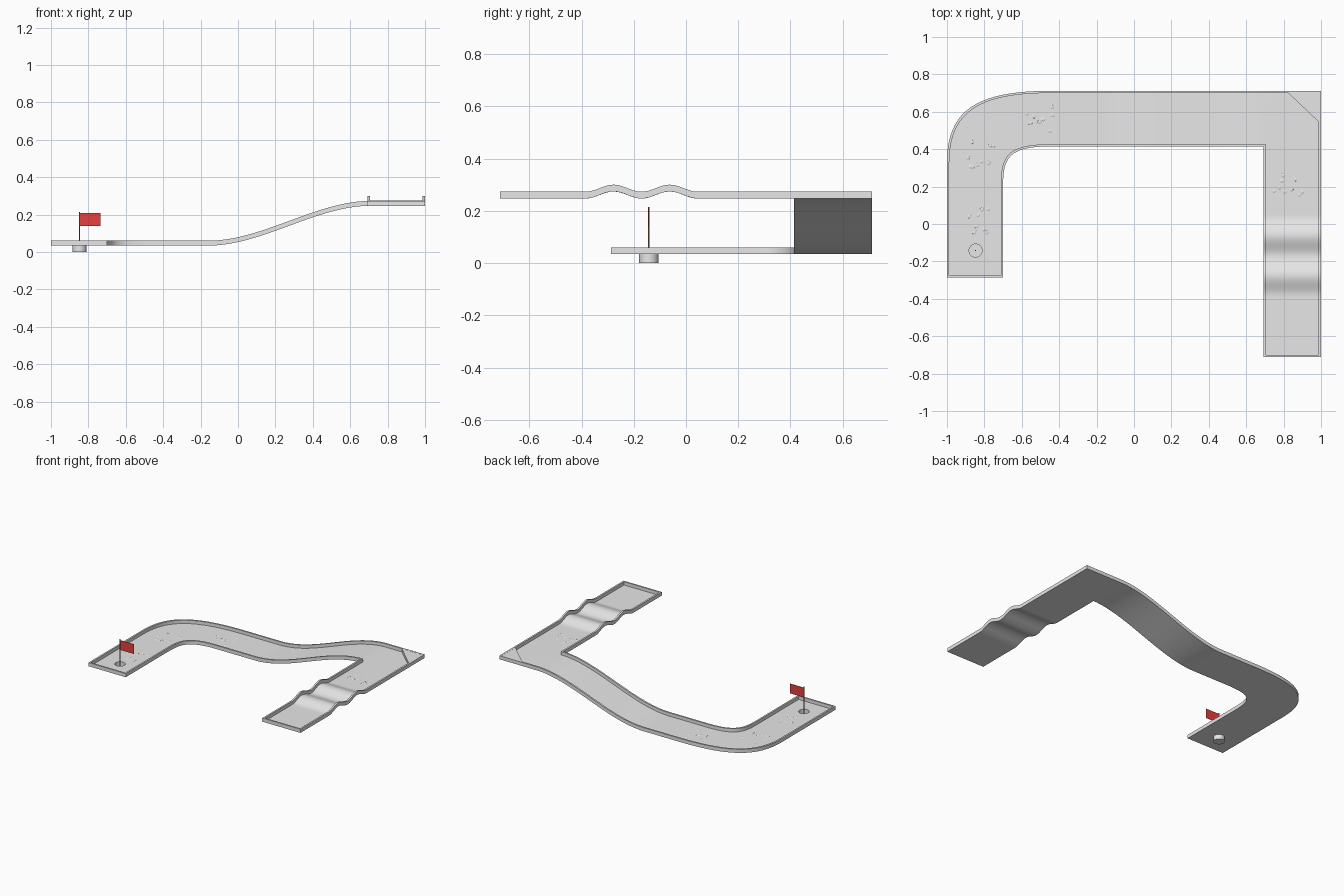
import bpy, bmesh, math, random
from mathutils import Vector

if "Cube" in bpy.data.objects:
    bpy.data.objects.remove(bpy.data.objects["Cube"])

random.seed(4)
WALL, FLOOR = 0.026, 0.002      # rim height, floor thickness
LOW, RISE = 0.034, 0.213        # underside of the low end, climb of the ramp
CUP = (-0.847, -0.142)


def material(name, rgb):
    m = bpy.data.materials.new(name)
    m.diffuse_color = (*rgb, 1)
    m.use_nodes = True
    m.node_tree.nodes["Principled BSDF"].inputs["Base Color"].default_value = m.diffuse_color
    return m


GREY = material("course grey", (0.8, 0.8, 0.8))
RED = material("flag red", (0.8, 0.05, 0.05))
BROWN = material("pole brown", (0.3, 0.2, 0.15))


def make(name, bm, mat, smooth=True):
    bmesh.ops.recalc_face_normals(bm, faces=bm.faces)
    me = bpy.data.meshes.new(name)
    bm.to_mesh(me)
    bm.free()
    ob = bpy.data.objects.new(name, me)
    bpy.context.collection.objects.link(ob)
    me.materials.append(mat)
    if smooth:
        bpy.ops.object.select_all(action='DESELECT')
        ob.select_set(True)
        bpy.context.view_layer.objects.active = ob
        bpy.ops.object.shade_smooth_by_angle(angle=math.radians(30))
    return ob


def prism(name, points, z0, z1, mat, smooth=False):
    bm = bmesh.new()
    lo = [bm.verts.new((x, y, z0)) for x, y in points]
    hi = [bm.verts.new((x, y, z1)) for x, y in points]
    n = len(points)
    bm.faces.new(lo)
    bm.faces.new(hi)
    for i in range(n):
        bm.faces.new((lo[i], lo[(i + 1) % n], hi[(i + 1) % n], hi[i]))
    return make(name, bm, mat, smooth)


def box(name, x0, x1, y0, y1, z0, z1, mat):
    return prism(name, [(x0, y0), (x1, y0), (x1, y1), (x0, y1)], z0, z1, mat)


def circle(r, n=32):
    return [(CUP[0] + r * math.cos(i * math.tau / n),
             CUP[1] + r * math.sin(i * math.tau / n)) for i in range(n)]


def height(x, y):
    # S-shaped ramp along the back, two humps on the high arm
    t = min(max((x + 0.16) / 0.87, 0), 1)
    z = LOW + RISE * t * t * (3 - 2 * t)
    if x > 0.6 and -0.385 < y < 0.045:
        z += 0.0135 * (1 - math.cos(math.tau * (y + 0.385) / 0.215))
    return z


def bezier(p, t):
    a, b, c, d = map(Vector, p)
    s = 1 - t
    return a * s**3 + b * 3 * s * s * t + c * 3 * s * t * t + d * t**3


# Plan of the course as pairs of outer and inner edge points
pairs = [(Vector((-1, -0.287)), Vector((-0.7, -0.287)))]
outer = [(-1, 0.33), (-1, 0.6), (-0.85, 0.712), (-0.45, 0.712)]
inner = [(-0.7, 0.2), (-0.7, 0.34), (-0.68, 0.414), (-0.46, 0.414)]
pairs += [(bezier(outer, i / 20), bezier(inner, i / 20)) for i in range(21)]
for i in range(41):
    x = -0.2 + 0.88 * i / 40
    pairs.append((Vector((x, 0.712)), Vector((x, 0.414))))
pairs.append((Vector((1, 0.712)), Vector((0.693, 0.414))))
for i in range(41):
    y = 0.06 - 0.46 * i / 40
    pairs.append((Vector((1, y)), Vector((0.693, y))))
pairs.append((Vector((1, -0.712)), Vector((0.693, -0.712))))

# Course: U-shaped section swept through the pairs
SECTION = [(0, 0), (0, WALL), (0.04, WALL), (0.04, FLOOR),
           (0.96, FLOOR), (0.96, WALL), (1, WALL), (1, 0)]
bm = bmesh.new()
rings = []
for o, i in pairs:
    ring = []
    for f, h in SECTION:
        p = o.lerp(i, f)
        ring.append(bm.verts.new((p.x, p.y, height(p.x, p.y) + h)))
    rings.append(ring)
for a, b in zip(rings, rings[1:]):
    for k in range(8):
        n = (k + 1) % 8
        bm.faces.new((a[k], a[n], b[n], b[k]))
bm.faces.new(rings[0])
bm.faces.new(rings[-1])
course = make("course", bm, GREY)

# Hole for the cup
cutter = prism("hole_cutter", circle(0.035), 0.02, 0.05, GREY)
cutter.hide_render = True
cutter.hide_viewport = True
cut = course.modifiers.new("hole", 'BOOLEAN')
cut.operation = 'DIFFERENCE'
cut.solver = 'EXACT'
cut.object = cutter

# End rims and the diagonal bank in the square corner
HIGH = LOW + RISE
box("low_end_rim", -0.99, -0.71, -0.287, -0.275, LOW, LOW + WALL, GREY)
box("high_end_rim", 0.703, 0.99, -0.712, -0.7, HIGH, HIGH + WALL, GREY)
prism("corner_bank", [(0.825, 0.7), (0.988, 0.7), (0.988, 0.545)],
      HIGH + 0.001, HIGH + WALL - 0.001, GREY)

# Cup: thin-walled pot under the hole
bm = bmesh.new()
loops = []
for r, z in ((0.037, LOW + FLOOR), (0.037, 0), (0.035, 0.002), (0.035, LOW + FLOOR)):
    loops.append([bm.verts.new((x, y, z)) for x, y in circle(r)])
for a, b in zip(loops, loops[1:] + loops[:1]):
    if a is loops[1]:
        continue
    for k in range(32):
        n = (k + 1) % 32
        bm.faces.new((a[k], a[n], b[n], b[k]))
bm.faces.new(loops[1])
bm.faces.new(loops[2])
make("cup", bm, GREY)

# Pole and flag
prism("flag_pole", circle(0.003, 12), 0.002, 0.214, BROWN, True)
box("flag", CUP[0] + 0.002, -0.735, CUP[1] - 0.001, CUP[1] + 0.001, 0.138, 0.208, RED)

# Small pebbly patches on the floor
bm = bmesh.new()
for cx, cy in ((-0.82, 0.37), (-0.85, 0.02), (-0.5, 0.57), (0.82, 0.22)):
    for _ in range(9):
        x, y = cx + random.uniform(-0.08, 0.08), cy + random.uniform(-0.08, 0.08)
        new = bmesh.ops.create_icosphere(bm, subdivisions=2, radius=0.011)["verts"]
        for v in new:
            v.co = (v.co.x + x, v.co.y + y,
                    max(v.co.z, 0) * 0.25 + height(x, y) + FLOOR - 0.0005)
bmesh.ops.dissolve_degenerate(bm, dist=1e-5, edges=bm.edges)
make("floor_pebbles", bm, GREY)
